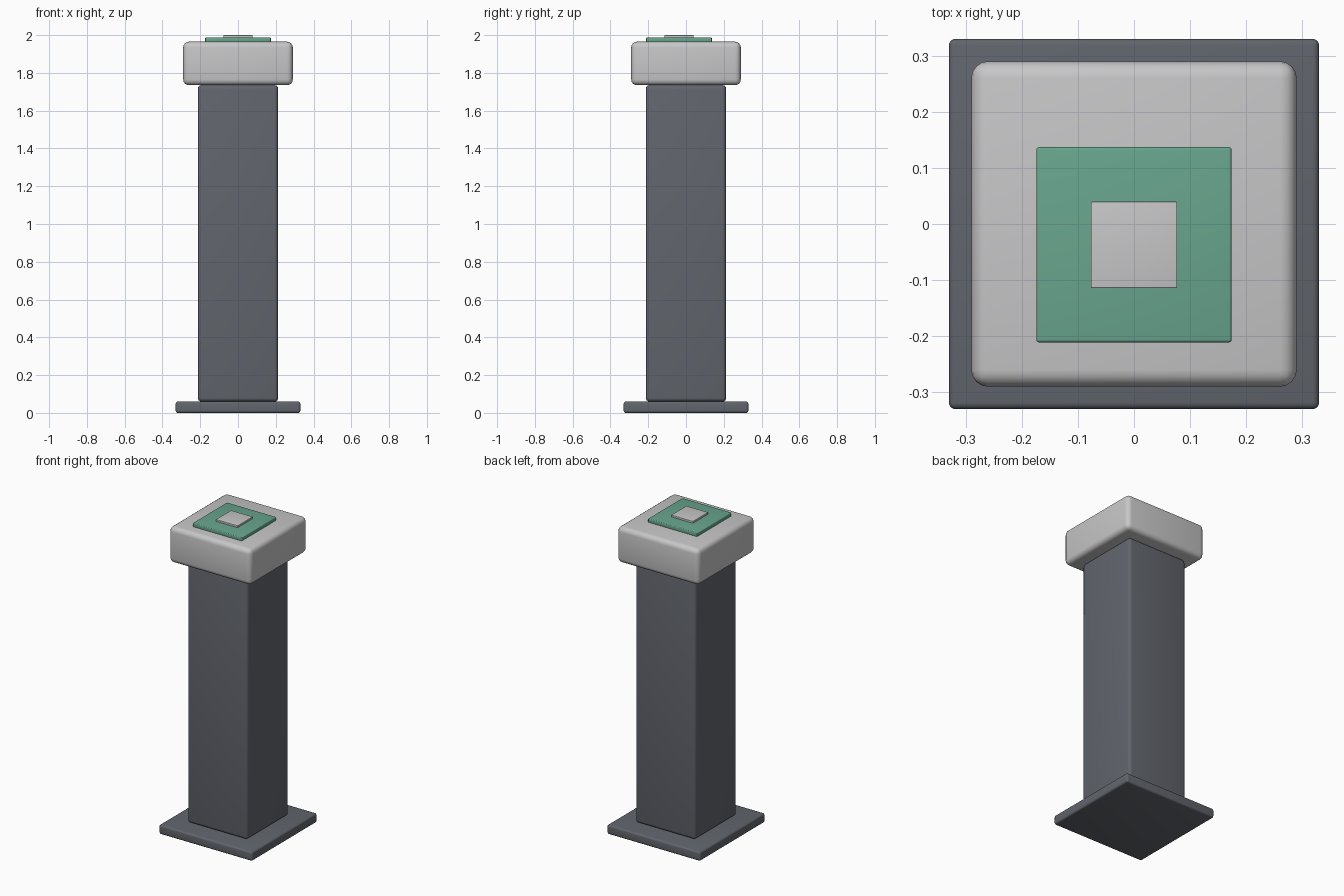
import bpy

# Remove the default cube
cube = bpy.data.objects.get("Cube")
if cube:
    bpy.data.objects.remove(cube, do_unlink=True)


def make_material(name, color):
    mat = bpy.data.materials.new(name)
    mat.use_nodes = True
    mat.diffuse_color = (*color, 1)
    mat.node_tree.nodes["Principled BSDF"].inputs["Base Color"].default_value = (*color, 1)
    return mat


dark = make_material("dark grey", (0.12, 0.13, 0.15))
light = make_material("light grey", (0.57, 0.57, 0.58))
green = make_material("muted green", (0.14, 0.38, 0.27))


def rounded_box(name, width, bottom, top, bevel, mat, y=0.0):
    """Square block between two heights with rounded edges."""
    bpy.ops.mesh.primitive_cube_add(size=1, location=(0, y, (bottom + top) / 2))
    obj = bpy.context.object
    obj.name = name
    obj.scale = (width, width, top - bottom)
    bpy.ops.object.transform_apply(location=False, rotation=False, scale=True)
    mod = obj.modifiers.new("rounded edges", "BEVEL")
    mod.width = bevel
    mod.segments = 4
    bpy.ops.object.modifier_apply(modifier=mod.name)
    bpy.ops.object.shade_smooth_by_angle()
    obj.data.materials.append(mat)
    return obj


# Foot plate and post
rounded_box("base_plate", 0.66, 0, 0.06, 0.012, dark)
rounded_box("column", 0.426, 0.06, 1.735, 0.02, dark)

# Head block with its stacked top plates, set slightly forward
rounded_box("head_block", 0.58, 1.735, 1.965, 0.03, light)
rounded_box("green_panel", 0.348, 1.962, 1.988, 0.005, green, y=-0.037)
rounded_box("button_plate", 0.154, 1.985, 2.0, 0.002, light, y=-0.037)
